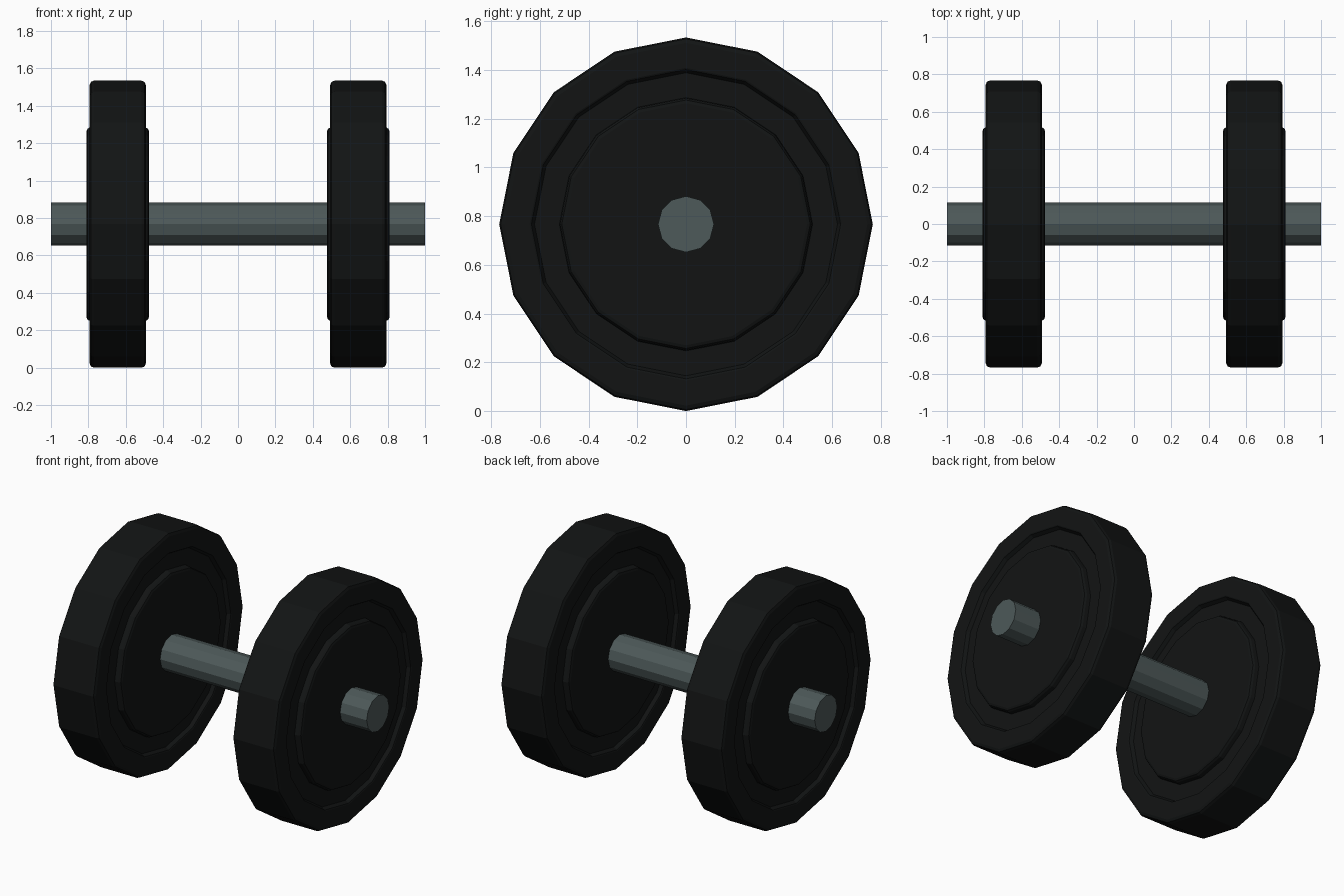
import bpy, bmesh, math

if "Cube" in bpy.data.objects:
    bpy.data.objects.remove(bpy.data.objects["Cube"])

AXIS_Z = 0.767


def material(name, color):
    m = bpy.data.materials.new(name)
    m.diffuse_color = (*color, 1)
    m.use_nodes = True
    m.node_tree.nodes["Principled BSDF"].inputs["Base Color"].default_value = m.diffuse_color
    return m


def lathe(name, profile, sides, x, mat):
    """Revolve (x, radius) points around the x axis and cap both ends."""
    bm = bmesh.new()
    rings = []
    for px, r in profile:
        angles = [2 * math.pi * i / sides for i in range(sides)]
        rings.append([bm.verts.new((px, r * math.sin(a), r * math.cos(a))) for a in angles])
    for a, b in zip(rings, rings[1:]):
        for i in range(sides):
            j = (i + 1) % sides
            bm.faces.new((a[i], a[j], b[j], b[i]))
    bm.faces.new(rings[0])
    bm.faces.new(rings[-1])
    bmesh.ops.recalc_face_normals(bm, faces=bm.faces)
    mesh = bpy.data.meshes.new(name)
    bm.to_mesh(mesh)
    bm.free()
    mesh.materials.append(mat)
    ob = bpy.data.objects.new(name, mesh)
    ob.location = (x, 0, AXIS_Z)
    bpy.context.collection.objects.link(ob)
    return ob


rubber = material("black_rubber", (0.006, 0.007, 0.007))
steel = material("dark_steel", (0.075, 0.1, 0.1))

# Half profile of a plate: raised hub, recessed groove, rounded rim
half = [(0.167, 0.497), (0.162, 0.510), (0.150, 0.517), (0.125, 0.520),
        (0.125, 0.622), (0.147, 0.635), (0.150, 0.642),
        (0.150, 0.745), (0.143, 0.761), (0.128, 0.767)]
profile = half + [(-x, r) for x, r in reversed(half)]

# Weight plates
for side, x in (("left", -0.643), ("right", 0.643)):
    lathe(side + "_plate", profile, 16, x, rubber)

# Handle bar
lathe("handle_bar", [(-1, 0.115), (1, 0.115)], 12, 0, steel)
